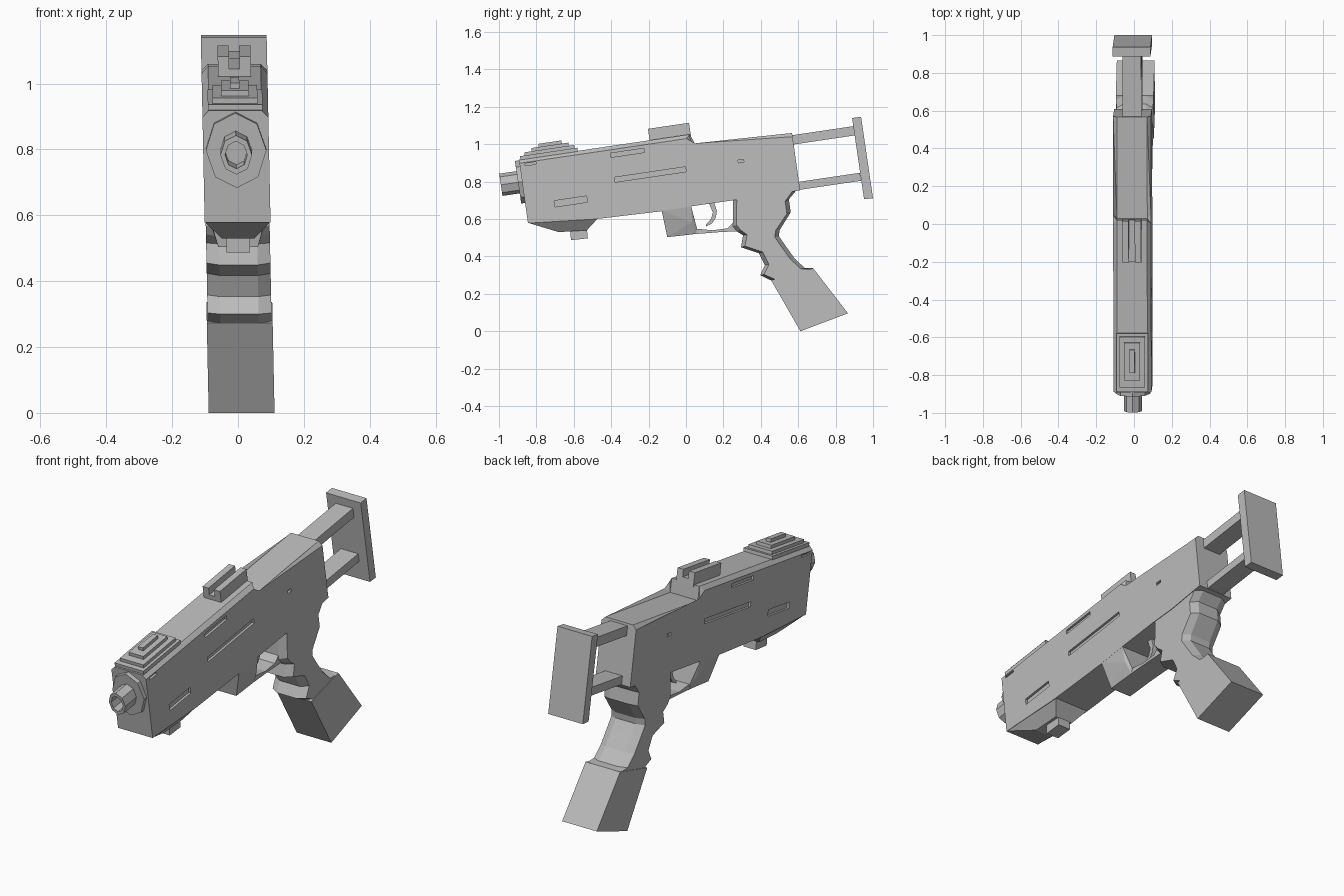
import bpy, bmesh, math
from mathutils import Vector

if "Cube" in bpy.data.objects:
    bpy.data.objects.remove(bpy.data.objects["Cube"])

GREY = (0.5, 0.5, 0.5, 1)
mat = bpy.data.materials.new("plain grey")
mat.use_nodes = True
mat.diffuse_color = GREY
mat.node_tree.nodes["Principled BSDF"].inputs["Base Color"].default_value = GREY

SLOPE = math.atan(0.148)
ALONG = Vector((math.cos(SLOPE), math.sin(SLOPE)))
UP = Vector((-ALONG.y, ALONG.x))


def finish(name, bm):
    """Lean the part slightly sideways and turn the mesh into an object."""
    bmesh.ops.recalc_face_normals(bm, faces=bm.faces)
    for v in bm.verts:
        v.co.x += 0.011 - 0.021 * v.co.z
    mesh = bpy.data.meshes.new(name)
    bm.to_mesh(mesh)
    bm.free()
    mesh.materials.append(mat)
    ob = bpy.data.objects.new(name, mesh)
    bpy.context.collection.objects.link(ob)
    return ob


def loft(bm, rings, caps=True):
    rows = [[bm.verts.new(p) for p in ring] for ring in rings]
    for a, b in zip(rows, rows[1:]):
        for i in range(len(a)):
            j = (i + 1) % len(a)
            bm.faces.new((a[i], a[j], b[j], b[i]))
    if caps:
        bm.faces.new(rows[0])
        bm.faces.new(rows[-1])


def add_prism(bm, side, x0, x1):
    loft(bm, [[(x, y, z) for y, z in side] for x in (x0, x1)])


def prism(name, side, x0, x1):
    bm = bmesh.new()
    add_prism(bm, side, x0, x1)
    return finish(name, bm)


def beam(y, z, length, height):
    """Side outline of a tilted box from its lower front corner."""
    o = Vector((y, z))
    a, u = ALONG * length, UP * height
    return [o, o + a, o + a + u, o + u]


def hull(name, points):
    """Symmetric convex part from (half width, y, z) points."""
    bm = bmesh.new()
    for x, y, z in points:
        for s in (-1, 1):
            bm.verts.new((s * x, y, z))
    bmesh.ops.convex_hull(bm, input=bm.verts)
    return finish(name, bm)


# receiver with chamfered top edges
bm = bmesh.new()
outline = [(-.893, .918), (.02, 1.053), (.03, .982), (.567, 1.06), (.61, .754), (.4, .715),
           (.25, .70), (.027, .668), (-.128, .642), (-.48, .60), (-.845, .578)]
add_prism(bm, outline, -.1, .1)
top = [e for e in bm.edges if abs(e.verts[0].co.x - e.verts[1].co.x) < .01
       and min(v.co.z for v in e.verts) > .9]
bmesh.ops.bevel(bm, geom=top, offset=.02, segments=1, affect='EDGES')
receiver = finish("receiver", bm)

# side slots cut into both flanks
bm = bmesh.new()
for slot in [(-.40, .93, .18, .022), (-.38, .797, .385, .026), (-.70, .665, .175, .033),
             (-.86, .885, .06, .012), (.28, .90, .03, .015)]:
    for s in (-1, 1):
        add_prism(bm, beam(*slot), s * .088, s * .2)
cutter = finish("slot_cutter", bm)
cutter.hide_render = True
mod = receiver.modifiers.new("slots", 'BOOLEAN')
mod.operation = 'DIFFERENCE'
mod.object = cutter
bpy.context.view_layer.objects.active = receiver
bpy.ops.object.modifier_apply(modifier=mod.name)
bpy.data.objects.remove(cutter)

# stepped front sight
for i, (y, length, half) in enumerate([(-.885, .31, .083), (-.86, .27, .068),
                                       (-.82, .2, .042), (-.78, .125, .014)]):
    base = Vector((y, .918 + .148 * (y + .893))) + UP * (.017 * i - .005)
    prism(f"front_sight_step_{i + 1}", beam(base.x, base.y, length, .022), -half, half)

# rear sight with a notch between two rails
prism("rear_sight_base", beam(-.193, 1.01, .222, .035), -.05, .05)
for side, s in (("right", -1), ("left", 1)):
    prism(f"rear_sight_rail_{side}", beam(-.193, 1.01, .222, .073), s * .016, s * .05)

# stock bars and shoulder plate
prism("stock_upper_bar", beam(.55, .995, .36, .05), -.05, .05)
prism("stock_lower_bar", beam(.58, .752, .36, .043), -.05, .05)
prism("shoulder_plate", [(.888, 1.14), (.936, 1.147), (1.0, .711), (.952, .706)], -.1, .1)

# eight-sided collar and hollow barrel
bm = bmesh.new()
rings = []
for dist, r in [(.16, .115), (.093, .115), (.093, .06), (0, .06), (0, .042), (.08, .042)]:
    ring = []
    for k in range(8):
        a = k * math.pi / 4
        p = Vector((-.99, .783)) + ALONG * dist + UP * (r * math.cos(a))
        ring.append((.8 * r * math.sin(a), p.x, p.y))
    rings.append(ring)
loft(bm, rings)
finish("barrel", bm)

# tapered keel and lug under the front
hull("front_keel", [(.1, -.845, .58), (.1, -.47, .605), (.05, -.68, .53), (.05, -.53, .54)])
prism("keel_lug", [(-.62, .55), (-.53, .55), (-.525, .497), (-.615, .487)], -.036, .036)

# trigger guard
hull("guard_block", [(.1, -.13, .645), (.1, .027, .67), (.085, .032, .583),
                     (.062, .06, .545), (.06, .05, .52), (.06, -.10, .503)])
prism("guard_strip", [(.04, .55), (.14, .54), (.22, .55), (.25, .58), (.29, .56),
                      (.28, .535), (.18, .53), (.04, .519)], -.06, .06)
prism("trigger", [(.12, .69), (.15, .69), (.165, .645), (.16, .61), (.14, .577), (.107, .56),
                  (.107, .572), (.133, .6), (.144, .635)], -.02, .02)

# grip: eight-sided sections from front and back edge points
bm = bmesh.new()
sections = [((.25, .71), (.60, .765)), ((.25, .56), (.55, .705)), ((.27, .535), (.56, .636)),
            ((.305, .513), (.50, .54)), ((.294, .449), (.497, .508)), ((.39, .417), (.53, .46)),
            ((.422, .353), (.58, .39)), ((.396, .30), (.636, .337)), ((.455, .272), (.68, .337))]
rings = []
for f, b in sections:
    f, b = Vector(f), Vector(b)
    inset = (b - f).normalized() * .022
    half = [(.058, f), (.097, f + inset), (.097, b - inset), (.058, b)]
    rings.append([(x, p.x, p.y) for x, p in half] + [(-x, p.x, p.y) for x, p in reversed(half)])
loft(bm, rings)
finish("grip", bm)

# magazine base
prism("magazine", [(.455, .273), (.68, .337), (.866, .096), (.612, 0)], -.1, .1)
